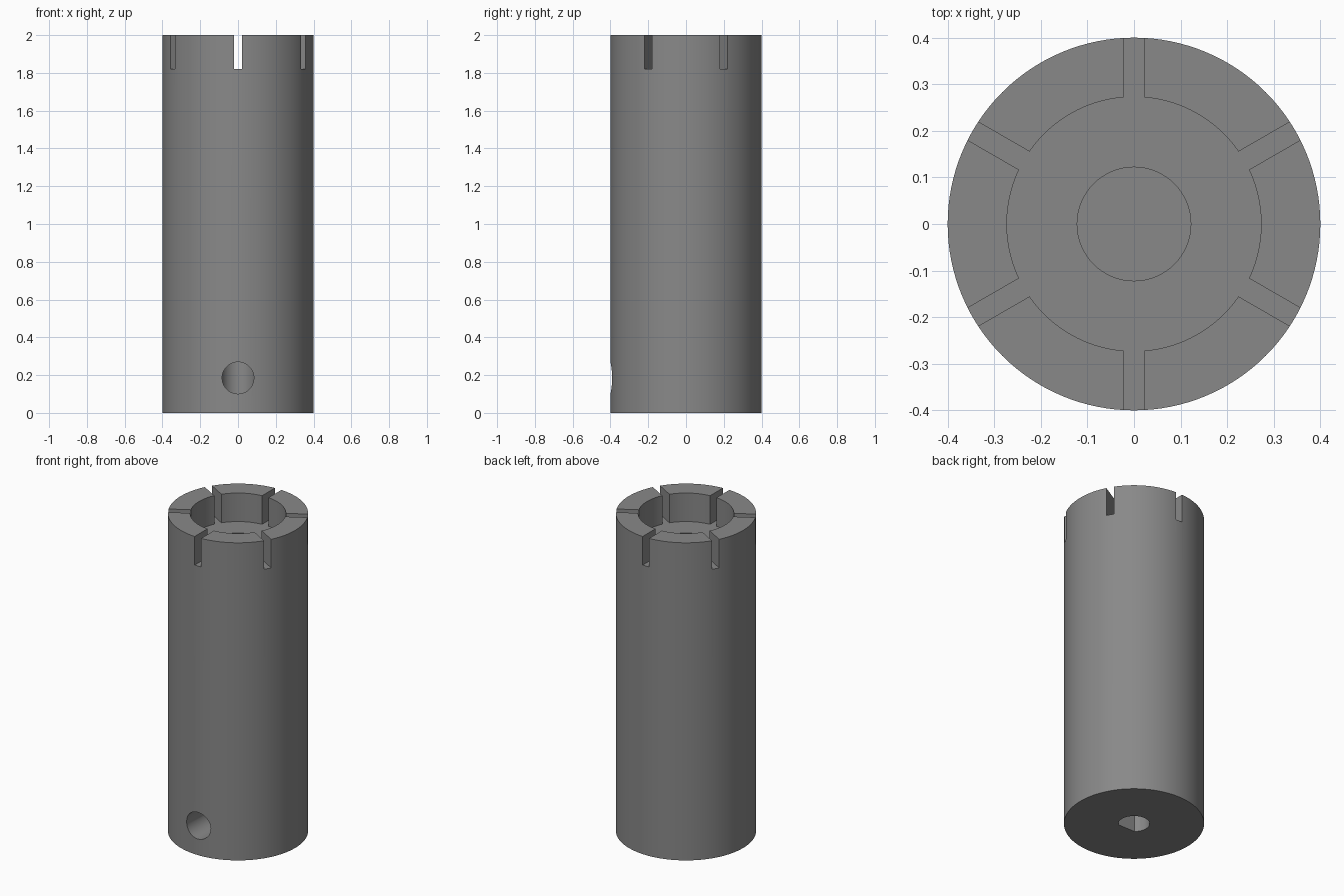
import bpy, bmesh, math
from mathutils import Matrix

if "Cube" in bpy.data.objects:
    bpy.data.objects.remove(bpy.data.objects["Cube"])

steel = bpy.data.materials.new("grey metal")
steel.diffuse_color = (0.25, 0.25, 0.25, 1)
steel.use_nodes = True
steel.node_tree.nodes["Principled BSDF"].inputs["Base Color"].default_value = steel.diffuse_color


def prism(name, points, z0, z1, matrix=Matrix()):
    """Extrude a closed outline from z0 to z1."""
    bm = bmesh.new()
    low = bm.faces.new([bm.verts.new((x, y, z0)) for x, y in points])
    ext = bmesh.ops.extrude_face_region(bm, geom=[low])
    top = [v for v in ext["geom"] if isinstance(v, bmesh.types.BMVert)]
    bmesh.ops.translate(bm, verts=top, vec=(0, 0, z1 - z0))
    bmesh.ops.transform(bm, matrix=matrix, verts=bm.verts)
    bmesh.ops.recalc_face_normals(bm, faces=bm.faces)
    mesh = bpy.data.meshes.new(name)
    bm.to_mesh(mesh)
    bm.free()
    mesh.materials.append(steel)
    obj = bpy.data.objects.new(name, mesh)
    bpy.context.collection.objects.link(obj)
    return obj


def arc(r, n, start=0.0, sweep=math.tau, closed=True):
    steps = n if closed else n - 1
    return [(r * math.cos(start + sweep * i / steps),
             r * math.sin(start + sweep * i / steps)) for i in range(n)]


# Main barrel
body = prism("coupling_body", arc(0.4, 128), 0, 2)

# Wide socket, and the narrower blind bore below it
cutters = [prism("socket_cutter", arc(0.273, 96), 1.82, 2.1),
           prism("upper_bore_cutter", arc(0.122, 64), 1.0, 1.9)]

# D-shaped shaft bore in the base, flat toward the front
flat = math.asin(0.066 / 0.089)
cutters.append(prism("shaft_bore_cutter",
                     arc(0.089, 56, -flat, math.pi + 2 * flat, False), -0.1, 0.6))

# Set screw hole from the front into the shaft bore
to_front = Matrix.Translation((0, 0, 0.185)) @ Matrix.Rotation(math.pi / 2, 4, 'X')
cutters.append(prism("screw_hole_cutter", arc(0.084, 48), 0.01, 0.5, to_front))

# Six radial slots in the rim
for i in range(6):
    turn = Matrix.Rotation(math.radians(30 + 60 * i), 4, 'Z')
    outline = [(0.22, -0.0225), (0.5, -0.0225), (0.5, 0.0225), (0.22, 0.0225)]
    cutters.append(prism("slot_cutter", outline, 1.82, 2.1, turn))

# Apply the cuts, then drop the cutters
bpy.context.view_layer.objects.active = body
body.select_set(True)
for cutter in cutters:
    mod = body.modifiers.new("cut", 'BOOLEAN')
    mod.operation = 'DIFFERENCE'
    mod.solver = 'EXACT'
    mod.object = cutter
    bpy.ops.object.modifier_apply(modifier=mod.name)
    bpy.data.objects.remove(cutter)

bpy.ops.object.shade_smooth_by_angle(angle=math.radians(30))
